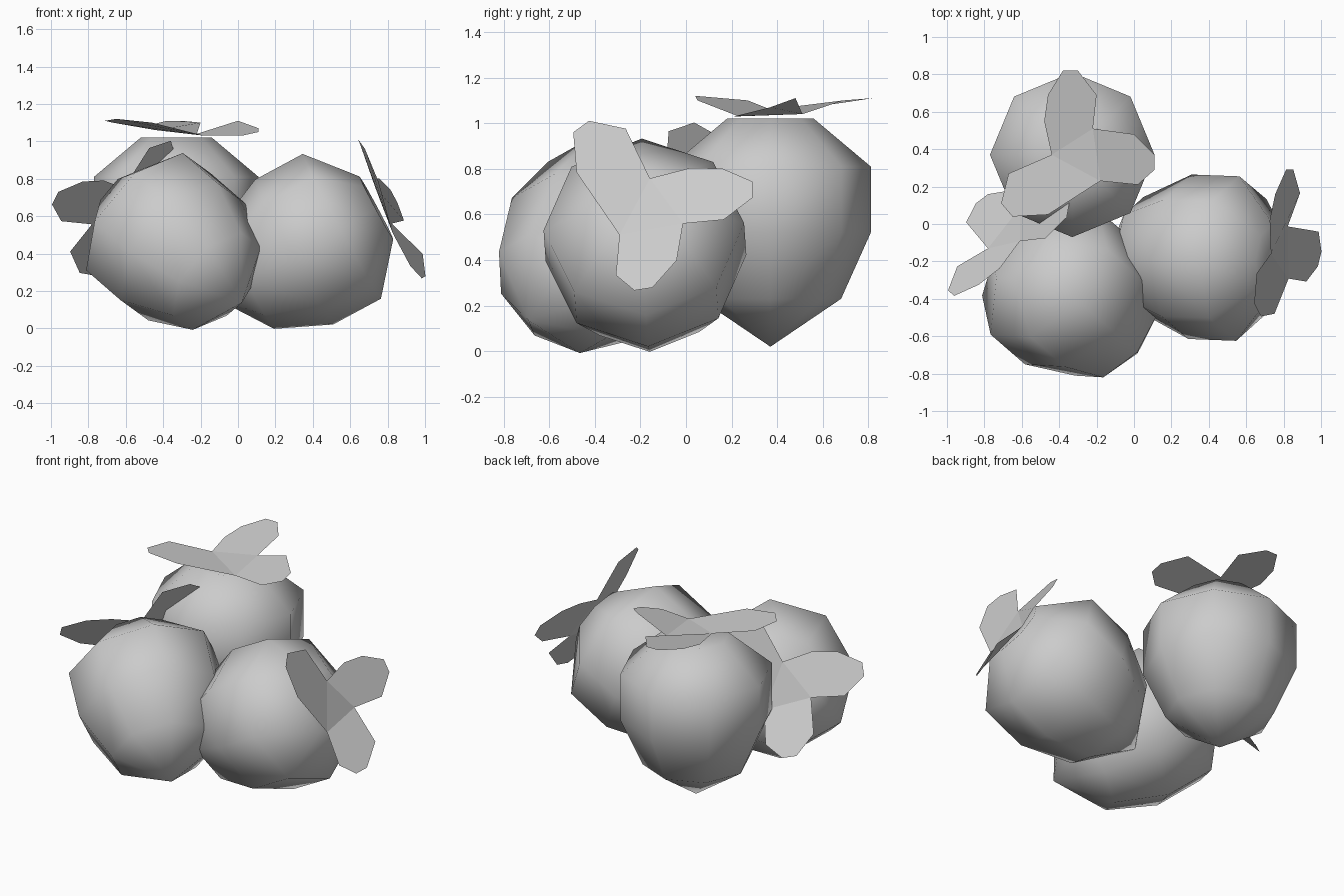
import bpy, math
from mathutils import Vector, Matrix

if "Cube" in bpy.data.objects:
    bpy.data.objects.remove(bpy.data.objects["Cube"])

# Fruit profile (radius, height) and body centre of the upright fruit
PROFILE = [(0.31, 0.23), (0.44, 0.52), (0.44, 0.81), (0.19, 1.02)]
BOTTOM, DIP, SIDES = 0.02, 0.99, 8
BASE = Vector((-0.33, 0.37, 0.0))

# Three-leaf crown: shared inner corners, then the outline of each leaf
INNER = [(-0.18, 0.23, 1.03), (-0.44, 0.37, 1.06), (-0.22, 0.51, 1.04)]
LEAVES = [
    [(-0.46, 0.05, 1.10), (-0.65, 0.04, 1.12), (-0.71, 0.11, 1.11), (-0.67, 0.27, 1.10)],
    [(-0.48, 0.55, 1.07), (-0.46, 0.69, 1.09), (-0.38, 0.82, 1.11),
     (-0.30, 0.82, 1.11), (-0.20, 0.69, 1.10)],
    [(0.00, 0.48, 1.11), (0.11, 0.37, 1.07), (0.11, 0.29, 1.05), (0.02, 0.21, 1.03)],
]
TIPS = [Vector(t) for t in ((-0.68, 0.08, 1.12), (-0.34, 0.82, 1.11), (0.11, 0.33, 1.06))]


def frame(tips):
    """Orthonormal frame spanned by three leaf tips."""
    a = (tips[2] - tips[0]).normalized()
    n = a.cross(tips[1] - tips[0]).normalized()
    return Matrix((a, n.cross(a), n)).transposed()


def make(name, verts, faces):
    me = bpy.data.meshes.new(name)
    me.from_pydata(verts, [], faces)
    me.update()
    ob = bpy.data.objects.new(name, me)
    bpy.context.collection.objects.link(ob)
    return ob


def body_mesh():
    verts = [BASE + Vector((0, 0, BOTTOM)), BASE + Vector((0, 0, DIP))]
    for r, z in PROFILE:
        for i in range(SIDES):
            t = 2 * math.pi * i / SIDES
            verts.append(BASE + Vector((r * math.cos(t), r * math.sin(t), z)))
    faces = []
    last = len(PROFILE) - 1
    for i in range(SIDES):
        j = (i + 1) % SIDES
        faces.append((0, 2 + j, 2 + i))
        for k in range(last):
            a, b = 2 + k * SIDES, 2 + (k + 1) * SIDES
            faces.append((a + i, a + j, b + j, b + i))
        faces.append((2 + last * SIDES + i, 2 + last * SIDES + j, 1))
    return verts, faces


def crown_mesh():
    verts = [Vector(p) for p in INNER]
    faces = [(0, 2, 1)]
    for k, leaf in enumerate(LEAVES):
        start = len(verts)
        verts += [Vector(p) for p in leaf]
        ring = [k] + list(range(start, len(verts))) + [(k + 1) % 3]
        faces.append(tuple(reversed(ring)))
    return verts, faces


def fruit(name, tips=None, place=None):
    bv, bf = body_mesh()
    cv, cf = crown_mesh()
    if tips:
        tips = [Vector(t) for t in tips]
        rot = frame(tips) @ frame(TIPS).transposed()
        mid_old, mid_new = sum(TIPS, Vector()) / 3, sum(tips, Vector()) / 3
        cv = [rot @ (v - mid_old) + mid_new for v in cv]
        bv = [rot @ v for v in bv]
        # move the body so its extents meet the wanted limits
        move = Vector()
        for ax, (mode, val) in enumerate(place):
            c = [v[ax] for v in bv]
            ref = {"min": min(c), "max": max(c), "mid": (min(c) + max(c)) / 2}[mode]
            move[ax] = val - ref
        bv = [v + move for v in bv]
    body = make(name + "_body", bv, bf)
    for p in body.data.polygons:
        p.use_smooth = True
    make(name + "_leaves", cv, cf)


# Upright fruit at the back, then two tipped over in front
fruit("back_fruit")
fruit("left_fruit",
      [(-0.36, 0.06, 1.00), (-0.97, -0.34, 0.67), (-0.82, 0.12, 0.30)],
      [("mid", -0.345), ("min", -0.82), ("mid", 0.465)])
fruit("right_fruit",
      [(0.66, -0.45, 1.00), (0.84, 0.28, 0.69), (0.99, -0.18, 0.28)],
      [("max", 0.83), ("mid", -0.18), ("mid", 0.465)])
